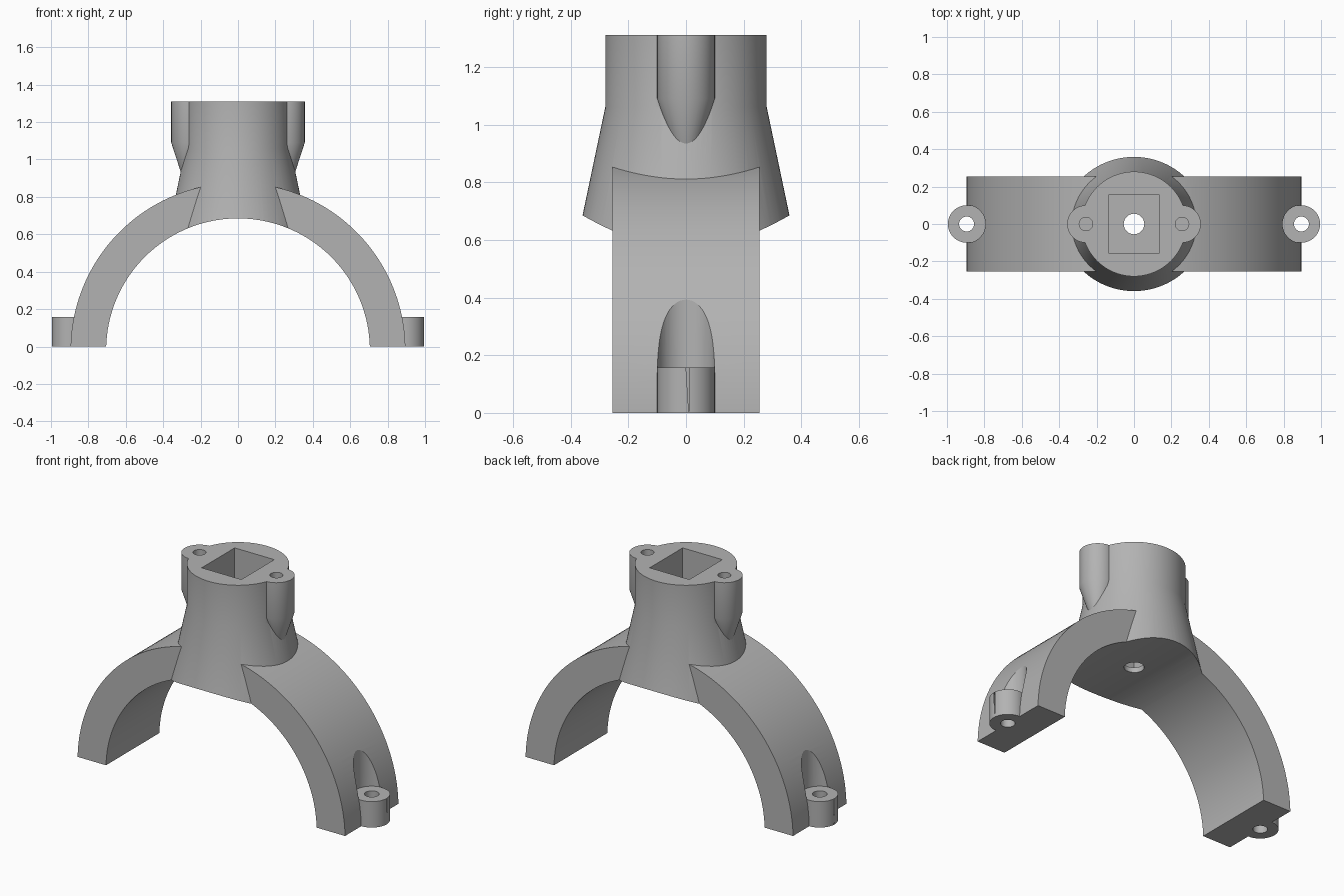
import bpy, bmesh, math
from mathutils import Matrix

if "Cube" in bpy.data.objects:
    bpy.data.objects.remove(bpy.data.objects["Cube"], do_unlink=True)

grey = bpy.data.materials.new("plain_grey")
grey.use_nodes = True
colour = (0.45, 0.45, 0.45, 1)
grey.diffuse_color = colour
grey.node_tree.nodes["Principled BSDF"].inputs["Base Color"].default_value = colour


def finish(name, bm, matrix):
    bmesh.ops.recalc_face_normals(bm, faces=bm.faces)
    mesh = bpy.data.meshes.new(name)
    bm.to_mesh(mesh)
    bm.free()
    mesh.transform(matrix)
    mesh.materials.append(grey)
    ob = bpy.data.objects.new(name, mesh)
    bpy.context.collection.objects.link(ob)
    return ob


def turned(name, profile, x=0, z=0, segments=96, along_y=False):
    """Solid of revolution from (radius, height) points, bottom to top."""
    bm = bmesh.new()
    rings = [[bm.verts.new((r * math.cos(a), r * math.sin(a), h))
              for a in (math.tau * i / segments for i in range(segments))]
             for r, h in profile]
    for low, high in zip(rings, rings[1:]):
        for i in range(segments):
            j = (i + 1) % segments
            bm.faces.new((low[i], low[j], high[j], high[i]))
    bm.faces.new(rings[0][::-1])
    bm.faces.new(rings[-1])
    turn = Matrix.Rotation(math.pi / 2, 4, 'X') if along_y else Matrix()
    return finish(name, bm, Matrix.Translation((x, 0, z)) @ turn)


def rod(name, r, low, high, **kw):
    return turned(name, [(r, low), (r, high)], **kw)


def block(name, sx, sy, low, high):
    bm = bmesh.new()
    bmesh.ops.create_cube(bm, size=1)
    size = Matrix.Diagonal((sx, sy, high - low, 1))
    return finish(name, bm, Matrix.Translation((0, 0, (low + high) / 2)) @ size)


def combine(body, tool, operation):
    """Apply a boolean and drop the helper."""
    mod = body.modifiers.new("combine", 'BOOLEAN')
    mod.operation, mod.object, mod.solver = operation, tool, 'EXACT'
    graph = bpy.context.evaluated_depsgraph_get()
    mesh = bpy.data.meshes.new_from_object(body.evaluated_get(graph))
    body.modifiers.clear()
    body.data = mesh
    bpy.data.objects.remove(tool, do_unlink=True)


TOP, CENTRE, EAR_X, FOOT_X, BOSS_TOP = 1.31, -0.02, 0.257, 0.895, 0.157

# Arch body, flared socket and tapered screw ears
body = rod("arch_bracket", 0.895, -0.255, 0.255, z=CENTRE, segments=160, along_y=True)
combine(body, turned("socket", [(0.385, 0.56), (0.28, 1.06), (0.28, 1.4)]), 'UNION')
for s in (-1, 1):
    ear = [(0.01, 0.813), (0.1, 1.09), (0.1, 1.38)]
    combine(body, turned("ear", ear, x=s * EAR_X, segments=64), 'UNION')

# Foot bosses, with screw clearance cut into the arch above them
for s in (-1, 1):
    combine(body, rod("boss", 0.1, -0.1, 0.25, x=s * FOOT_X, segments=64), 'UNION')
    combine(body, rod("clearance", 0.101, BOSS_TOP, 0.8, x=s * FOOT_X, segments=64), 'DIFFERENCE')

# Inner arch, flat base and flat top
combine(body, rod("inner_arch", 0.705, -0.6, 0.6, z=CENTRE, segments=160, along_y=True), 'DIFFERENCE')
combine(body, block("base_cut", 3, 3, -1.5, 0), 'DIFFERENCE')
combine(body, block("top_cut", 2, 2, TOP, 1.7), 'DIFFERENCE')

# Square socket, drain hole and screw holes
combine(body, block("square_hole", 0.265, 0.315, 0.715, 1.5), 'DIFFERENCE')
combine(body, rod("centre_hole", 0.055, 0.5, 1, segments=48), 'DIFFERENCE')
for s in (-1, 1):
    combine(body, rod("ear_hole", 0.036, 1.0, 1.5, x=s * EAR_X, segments=32), 'DIFFERENCE')
    combine(body, rod("foot_hole", 0.04, -0.1, 0.5, x=s * FOOT_X, segments=32), 'DIFFERENCE')

# Smooth curves, crisp edges
bpy.ops.object.select_all(action='DESELECT')
body.select_set(True)
bpy.context.view_layer.objects.active = body
bpy.ops.object.shade_smooth_by_angle(angle=math.radians(25))
